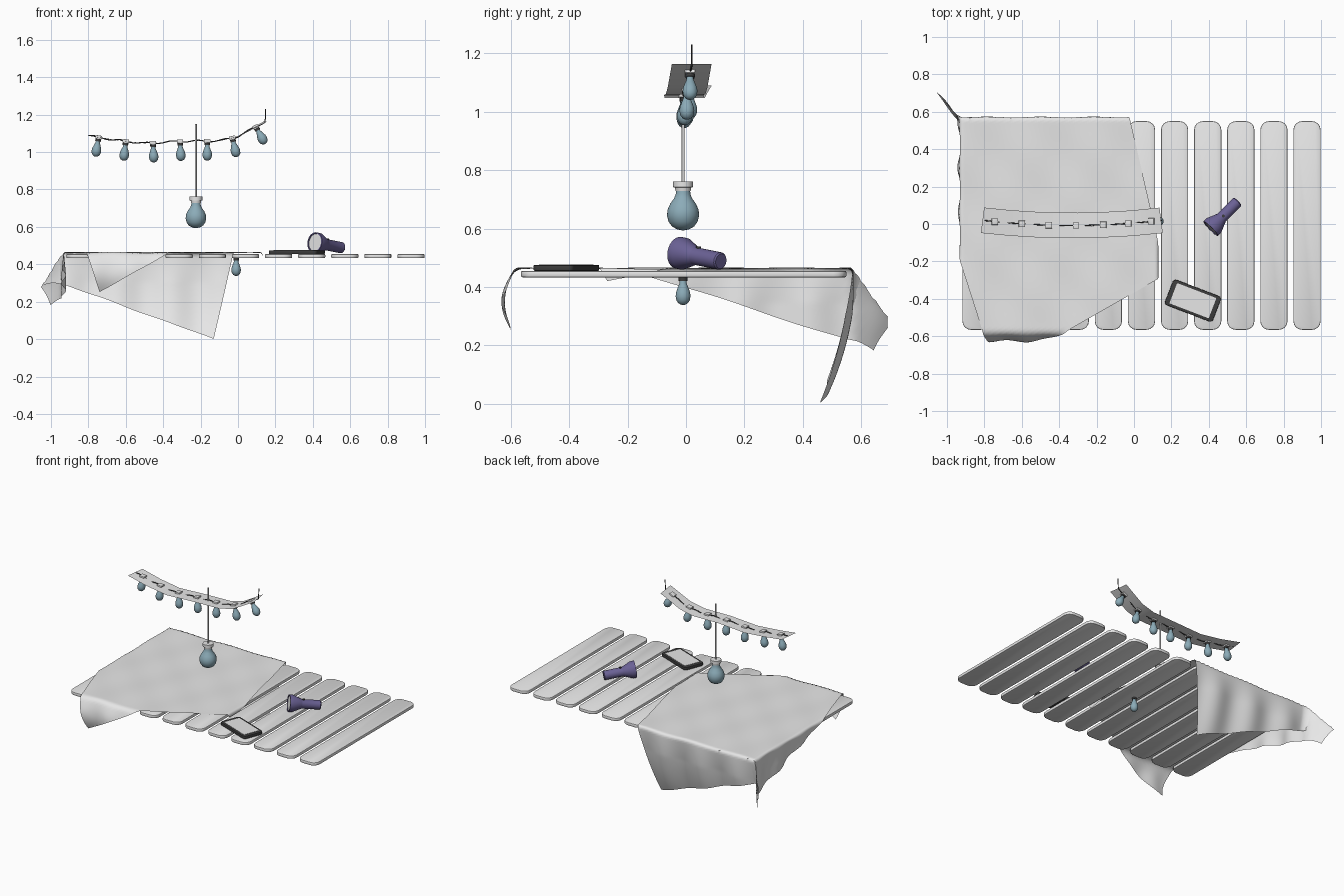
import bpy, bmesh, math
from mathutils import Vector, Matrix

cube = bpy.data.objects.get("Cube")
if cube:
    bpy.data.objects.remove(cube, do_unlink=True)


def material(name, r, g, b):
    m = bpy.data.materials.new(name)
    m.use_nodes = True
    m.diffuse_color = (r, g, b, 1)
    m.node_tree.nodes["Principled BSDF"].inputs["Base Color"].default_value = (r, g, b, 1)
    return m


PALE = material("pale grey", 0.8, 0.8, 0.8)
GLASS = material("blue grey glass", 0.26, 0.41, 0.48)
PURPLE = material("muted purple", 0.145, 0.12, 0.30)
DARK = material("dark grey", 0.045, 0.045, 0.045)


def finish(name, bm, mat, matrix=None, angle=35):
    bmesh.ops.remove_doubles(bm, verts=bm.verts, dist=0.00005)
    bmesh.ops.recalc_face_normals(bm, faces=bm.faces)
    mesh = bpy.data.meshes.new(name)
    bm.to_mesh(mesh)
    bm.free()
    obj = bpy.data.objects.new(name, mesh)
    bpy.context.collection.objects.link(obj)
    mesh.materials.append(mat)
    if matrix:
        obj.matrix_world = matrix
    bpy.ops.object.select_all(action='DESELECT')
    obj.select_set(True)
    bpy.context.view_layer.objects.active = obj
    bpy.ops.object.shade_smooth_by_angle(angle=math.radians(angle))
    return obj


def rounded_box(name, size, mat, matrix, corner=0.0, edge=0.0):
    """Box with rounded upright corners and softened rims."""
    bm = bmesh.new()
    bmesh.ops.create_cube(bm, size=1, matrix=Matrix.Diagonal((*size, 1)))
    if corner:
        upright = [e for e in bm.edges if abs(e.verts[0].co.z - e.verts[1].co.z) > 0.5 * size[2]]
        bmesh.ops.bevel(bm, geom=upright, offset=corner, segments=4, profile=0.5, affect='EDGES')
    if edge:
        rim = [e for e in bm.edges if abs(e.verts[0].co.z - e.verts[1].co.z) < 0.0001]
        bmesh.ops.bevel(bm, geom=rim, offset=edge, segments=2, profile=0.5, affect='EDGES')
    return finish(name, bm, mat, matrix)


def lathe(name, profile, mat, matrix, steps=24):
    """Revolve (radius, height) pairs around the local z axis."""
    bm = bmesh.new()
    rings = [[bm.verts.new((r * math.cos(math.tau * i / steps), r * math.sin(math.tau * i / steps), z))
              for i in range(steps)] for r, z in profile]
    for a, b in zip(rings, rings[1:]):
        for i in range(steps):
            j = (i + 1) % steps
            bm.faces.new((a[i], a[j], b[j], b[i]))
    bmesh.ops.dissolve_degenerate(bm, dist=0.00005, edges=bm.edges)
    return finish(name, bm, mat, matrix)


def wire(name, points, radius, mat):
    curve = bpy.data.curves.new(name, 'CURVE')
    curve.dimensions = '3D'
    curve.bevel_depth = radius
    curve.bevel_resolution = 2
    curve.use_fill_caps = True
    line = curve.splines.new('POLY')
    line.points.add(len(points) - 1)
    for p, co in zip(line.points, points):
        p.co = (*co, 1)
    curve.materials.append(mat)
    obj = bpy.data.objects.new(name, curve)
    bpy.context.collection.objects.link(obj)


def aim(position, axis):
    """Matrix placing local z along axis."""
    turn = Vector((0, 0, 1)).rotation_difference(Vector(axis).normalized())
    return Matrix.Translation(position) @ turn.to_matrix().to_4x4()


# Row of wooden slats
for i in range(11):
    rounded_box(f"slat_{i + 1}", (0.145, 1.115, 0.022), PALE,
                Matrix.Translation((-0.845 + 0.177 * i, -0.008, 0.444)), 0.045, 0.005)

# Draped cloth: a turned sheet folded down over the edges of the slats
CORNERS = [Vector(c) for c in ((-0.74, -0.79), (0.17, -0.27), (-1.2, 0.64), (-0.13, 1.03))]
LEFT, RIGHT, FRONT, BACK, TOP = -0.92, 0.118, -0.57, 0.56, 0.464
BEND = 0.012


def roll(e):
    a = min(e / BEND, math.pi / 2)
    return BEND * math.sin(a), BEND * (1 - math.cos(a)) + max(0, e - BEND * math.pi / 2)


def drape(u, v):
    b, a, d, c = CORNERS
    p = b.lerp(a, u).lerp(d.lerp(c, u), v)
    x, y = min(max(p.x, LEFT), RIGHT), min(max(p.y, FRONT), BACK)
    ex, ey = abs(p.x - x), abs(p.y - y)
    sx, sy = math.copysign(1, p.x - x), math.copysign(1, p.y - y)
    flare = min(ex, ey)
    out_x, out_y = roll(ex)[0] + flare, roll(ey)[0] + flare
    drop = roll(math.hypot(ex, ey))[1]
    # soft folds on the hanging sides
    if p.y > BACK:
        out_y += 0.012 * math.sin(22 * p.x) * min(1, ey * 6) - 0.5 * ey * ey
    elif p.y < FRONT:
        out_y += 0.045 * math.sin(math.pi * min(ey / 0.25, 1)) + 0.006 * math.sin(30 * p.x) * min(1, ey * 10)
    if p.x < LEFT:
        out_x += 0.012 * math.sin(26 * p.y) * min(1, ex * 8)
    ripple = 0.003 * math.sin(17 * p.x + 5 * p.y) * math.sin(13 * p.y)
    return Vector((x + sx * out_x, y + sy * out_y, TOP - drop + ripple))


bm = bmesh.new()
bmesh.ops.create_grid(bm, x_segments=90, y_segments=90, size=0.5)
for vert in bm.verts:
    vert.co = drape(vert.co.x + 0.5, vert.co.y + 0.5)
finish("draped_cloth", bm, PALE, angle=60)

# Hanging strip
PATH = [(-0.81, 1.09), (-0.66, 1.065), (-0.5, 1.047), (-0.3, 1.058),
        (-0.1, 1.06), (0.0, 1.083), (0.145, 1.163)]


def strip_point(x):
    k = (x + 0.33) / 0.48
    for (x0, z0), (x1, z1) in zip(PATH, PATH[1:]):
        if x <= x1 or x1 == PATH[-1][0]:
            slope = (z1 - z0) / (x1 - x0)
            return Vector((x, -0.008 + 0.028 * k * k, z0 + slope * (x - x0))), slope, 0.13 * k


bm = bmesh.new()
rows = []
for x, _ in PATH:
    p, _, bend = strip_point(x)
    rows.append([bm.verts.new(p + Vector((-bend, 1, 0)) * s) for s in (-0.068, 0.068)])
for a, b in zip(rows, rows[1:]):
    bm.faces.new((a[0], b[0], b[1], a[1]))
finish("hanging_strip", bm, PALE, angle=30)

# Cord running along the strip
cord = []
for i in range(49):
    p = strip_point(-0.8 + 0.945 * i / 48)[0]
    cord.append(p + Vector((0, 0, 0.005 * math.sin(i * 0.9))))
cord.append(Vector((0.148, 0.02, 1.23)))
wire("string_cord", cord, 0.003, DARK)

# Small bulbs with square sockets
SMALL = [(0.011, -0.012), (0.012, -0.03), (0.018, -0.045), (0.024, -0.062), (0.0255, -0.075),
         (0.023, -0.089), (0.016, -0.099), (0.008, -0.104), (0, -0.105)]


def small_bulb(label, position, up):
    place = aim(position, up)
    rounded_box(f"bulb_socket_{label}", (0.034, 0.034, 0.02), PALE, place, 0, 0.002)
    lathe(f"bulb_collar_{label}", [(0, -0.008), (0.015, -0.008), (0.015, -0.022), (0, -0.022)], DARK, place)
    lathe(f"small_bulb_{label}", SMALL, GLASS, place)


for i, x in enumerate((-0.745, -0.60, -0.455, -0.31, -0.165, -0.03, 0.095)):
    p, slope, _ = strip_point(x)
    small_bulb(i + 1, p, (-slope, 0, 1))
small_bulb("below", (-0.01, -0.01, 0.443), (0, 0, 1))

# Large pendant bulb
base = Matrix.Translation((-0.225, -0.01, 0))
lathe("large_bulb", [(0, 0.593), (0.02, 0.597), (0.038, 0.607), (0.05, 0.624), (0.055, 0.645), (0.053, 0.665),
                     (0.044, 0.685), (0.031, 0.703), (0.025, 0.718), (0.024, 0.735)], GLASS, base, 32)
lathe("large_bulb_cap", [(0, 0.729), (0.026, 0.729), (0.028, 0.74), (0.034, 0.742), (0.034, 0.762), (0, 0.762)],
      PALE, base, 32)
wire("pendant_cord", [(-0.225, -0.01, 0.755), (-0.225, -0.01, 1.15)], 0.005, PALE)

# Torch lying on the slats
torch = aim((0.41, -0.025, 0.517), (0.145, 0.145, -0.029))
lathe("torch_body", [(0, 0.012), (0.046, 0.012), (0.048, 0), (0.055, 0), (0.055, 0.025), (0.032, 0.08),
                     (0.03, 0.085), (0.03, 0.202), (0.026, 0.207), (0, 0.207)], PURPLE, torch, 32)
lathe("torch_lens", [(0, 0.004), (0.047, 0.004), (0.047, 0.012), (0, 0.012)], PALE, torch, 32)
lathe("torch_button", [(0, -0.004), (0.008, -0.004), (0.008, 0.004), (0, 0.004)], DARK,
      Matrix.Translation((0.478, 0.043, 0.535)), 12)

# Handheld device with a pale screen
device = Matrix.Translation((0.315, -0.41, 0.465)) @ Matrix.Rotation(math.radians(-21), 4, 'Z')
rounded_box("device_case", (0.275, 0.146, 0.02), DARK, device, 0.018, 0.003)
rounded_box("device_screen", (0.225, 0.116, 0.003), PALE, device @ Matrix.Translation((0, 0, 0.01)), 0.004)
